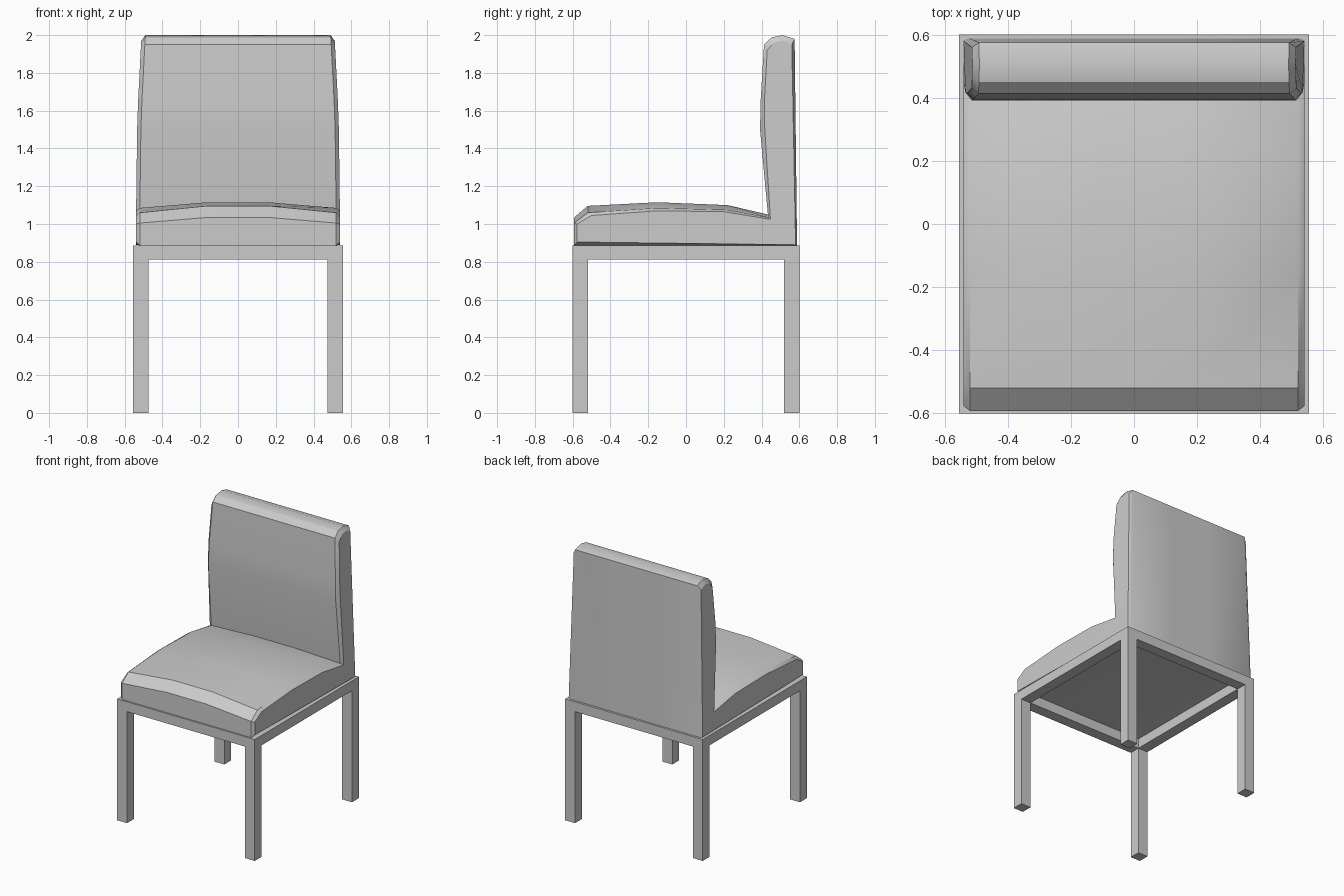
import bpy
import bmesh
from math import radians

if "Cube" in bpy.data.objects:
    bpy.data.objects.remove(bpy.data.objects["Cube"], do_unlink=True)

grey = bpy.data.materials.new("plain grey")
grey.use_nodes = True
grey.diffuse_color = (0.6, 0.6, 0.6, 1)
grey.node_tree.nodes["Principled BSDF"].inputs["Base Color"].default_value = (0.6, 0.6, 0.6, 1)


def finish(name, bm):
    bmesh.ops.recalc_face_normals(bm, faces=bm.faces[:])
    mesh = bpy.data.meshes.new(name)
    bm.to_mesh(mesh)
    bm.free()
    mesh.materials.append(grey)
    obj = bpy.data.objects.new(name, mesh)
    bpy.context.collection.objects.link(obj)
    return obj


def box(name, low, high):
    bm = bmesh.new()
    bmesh.ops.create_cube(bm, size=1)
    for v in bm.verts:
        v.co = [(a + b) / 2 + c * (b - a) for a, b, c in zip(low, high, v.co)]
    return finish(name, bm)


# Square-section frame
X, Y, T = 0.555, 0.6, 0.08
LOW, TOP = 0.813, 0.885
for side, sx in (("left", 1), ("right", -1)):
    xs = sorted((sx * X, sx * (X - T)))
    box(side + "_rail", (xs[0], -Y, LOW), (xs[1], Y, TOP))
    for end, sy in (("front", -1), ("back", 1)):
        ys = sorted((sy * Y, sy * (Y - T)))
        box(f"{end}_{side}_leg", (xs[0], ys[0], 0), (xs[1], ys[1], LOW))
for end, sy in (("front", -1), ("back", 1)):
    ys = sorted((sy * Y, sy * (Y - T)))
    box(end + "_rail", (T - X, ys[0], LOW), (X - T, ys[1], TOP))

# Upholstered seat and back: y, z, crown of the main profile, then y, z of the inset side
PROFILE = [
    (-0.592, 0.887, 0, -0.577, 0.905),
    (-0.592, 1.005, 0.03, -0.577, 1.0),
    (-0.52, 1.06, 0.036, -0.50, 1.045),
    (-0.15, 1.085, 0.03, -0.15, 1.07),
    (0.22, 1.075, 0.025, 0.20, 1.065),
    (0.435, 1.035, 0.015, 0.447, 1.025),
    (0.392, 1.50, 0, 0.417, 1.50),
    (0.395, 1.65, 0, 0.415, 1.65),
    (0.413, 1.95, 0, 0.43, 1.92),
    (0.45, 1.987, 0, 0.465, 1.96),
    (0.51, 2.0, 0, 0.51, 1.97),
    (0.575, 1.98, 0, 0.56, 1.95),
    (0.588, 0.887, 0, 0.58, 0.89),
]


def half_width(z):
    return 0.54 - 0.03 * max(0, (z - 1.1) / 0.9) ** 2


bm = bmesh.new()
rings = []
for sx, kind in ((-1, "side"), (-1, "edge"), (-1, "mid"), (1, "mid"), (1, "edge"), (1, "side")):
    ring = []
    for y, z, crown, side_y, side_z in PROFILE:
        if kind == "side":
            co = (sx * half_width(side_z), side_y, side_z)
        elif kind == "edge":
            co = (sx * (half_width(z) - 0.02), y, z)
        else:
            co = (sx * 0.16, y, z + crown)
        ring.append(bm.verts.new(co))
    rings.append(ring)
n = len(PROFILE)
for a, b in zip(rings, rings[1:]):
    for i in range(n):
        j = (i + 1) % n
        bm.faces.new((a[i], a[j], b[j], b[i]))
# L-shaped sides, divided at the inner corner
for ring in (rings[0], rings[-1]):
    bm.faces.new(ring[:6] + ring[-1:])
    bm.faces.new(ring[5:])
cushion = finish("seat_and_back_cushion", bm)
bpy.ops.object.select_all(action="DESELECT")
cushion.select_set(True)
bpy.context.view_layer.objects.active = cushion
bpy.ops.object.shade_smooth_by_angle(angle=radians(32))
